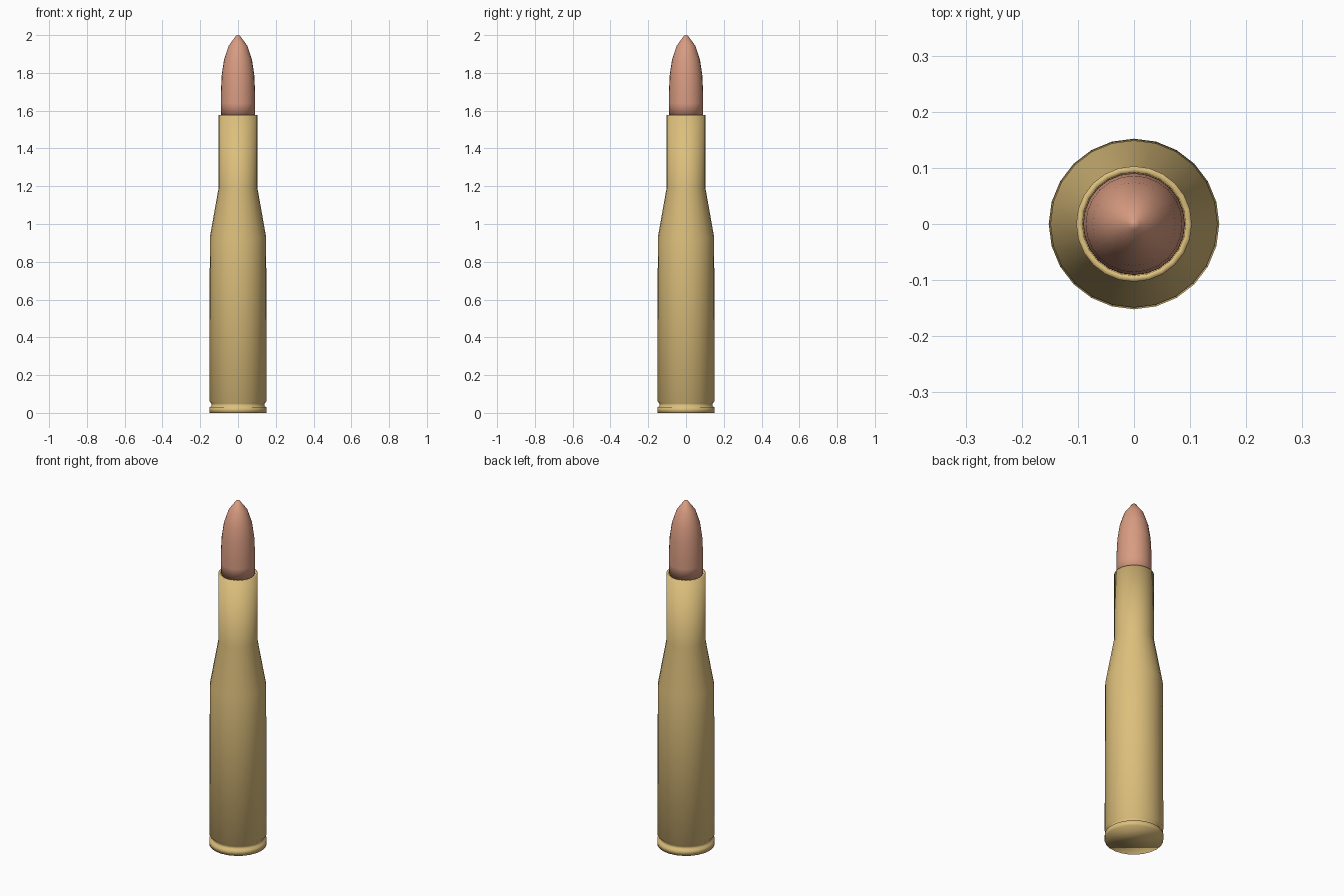
import bpy, bmesh
from math import cos, sin, tau

SIDES = 24

cube = bpy.data.objects.get("Cube")
if cube:
    bpy.data.objects.remove(cube)


def material(name, colour):
    mat = bpy.data.materials.new(name)
    mat.use_nodes = True
    mat.diffuse_color = colour
    bsdf = next(n for n in mat.node_tree.nodes if n.type == 'BSDF_PRINCIPLED')
    bsdf.inputs["Base Color"].default_value = colour
    return mat


def lathe(name, profile, mat):
    """Turn a (radius, height) profile around z, closing both ends."""
    bm = bmesh.new()
    rings = [[bm.verts.new((r * cos(tau * i / SIDES), r * sin(tau * i / SIDES), z))
              for i in range(SIDES)] for r, z in profile]
    for low, high in zip(rings, rings[1:]):
        for i in range(SIDES):
            j = (i + 1) % SIDES
            bm.faces.new((low[i], low[j], high[j], high[i]))
    bm.faces.new(rings[0][::-1])
    bm.faces.new(rings[-1])
    bmesh.ops.recalc_face_normals(bm, faces=bm.faces)
    for face in bm.faces:
        face.smooth = True
    mesh = bpy.data.meshes.new(name)
    bm.to_mesh(mesh)
    bm.free()
    mesh.materials.append(mat)
    obj = bpy.data.objects.new(name, mesh)
    bpy.context.collection.objects.link(obj)
    return obj


brass = material("brass", (0.72, 0.52, 0.20, 1))
copper = material("copper", (0.69, 0.33, 0.22, 1))

# Case: rim, extractor groove, tapered body, shoulder, neck and mouth
lathe("case", [(0.152, 0), (0.152, 0.03), (0.141, 0.034), (0.141, 0.05),
               (0.152, 0.062), (0.149, 0.93), (0.103, 1.19),
               (0.103, 1.578), (0.092, 1.578), (0.088, 1.5)], brass)

# Tip: short straight shank seated in the mouth, then a pointed ogive
lathe("tip", [(0.091, 1.572), (0.091, 1.64), (0.0905, 1.70), (0.086, 1.79),
              (0.074, 1.87), (0.05, 1.943), (0.01, 1.997), (0.002, 2)], copper)
